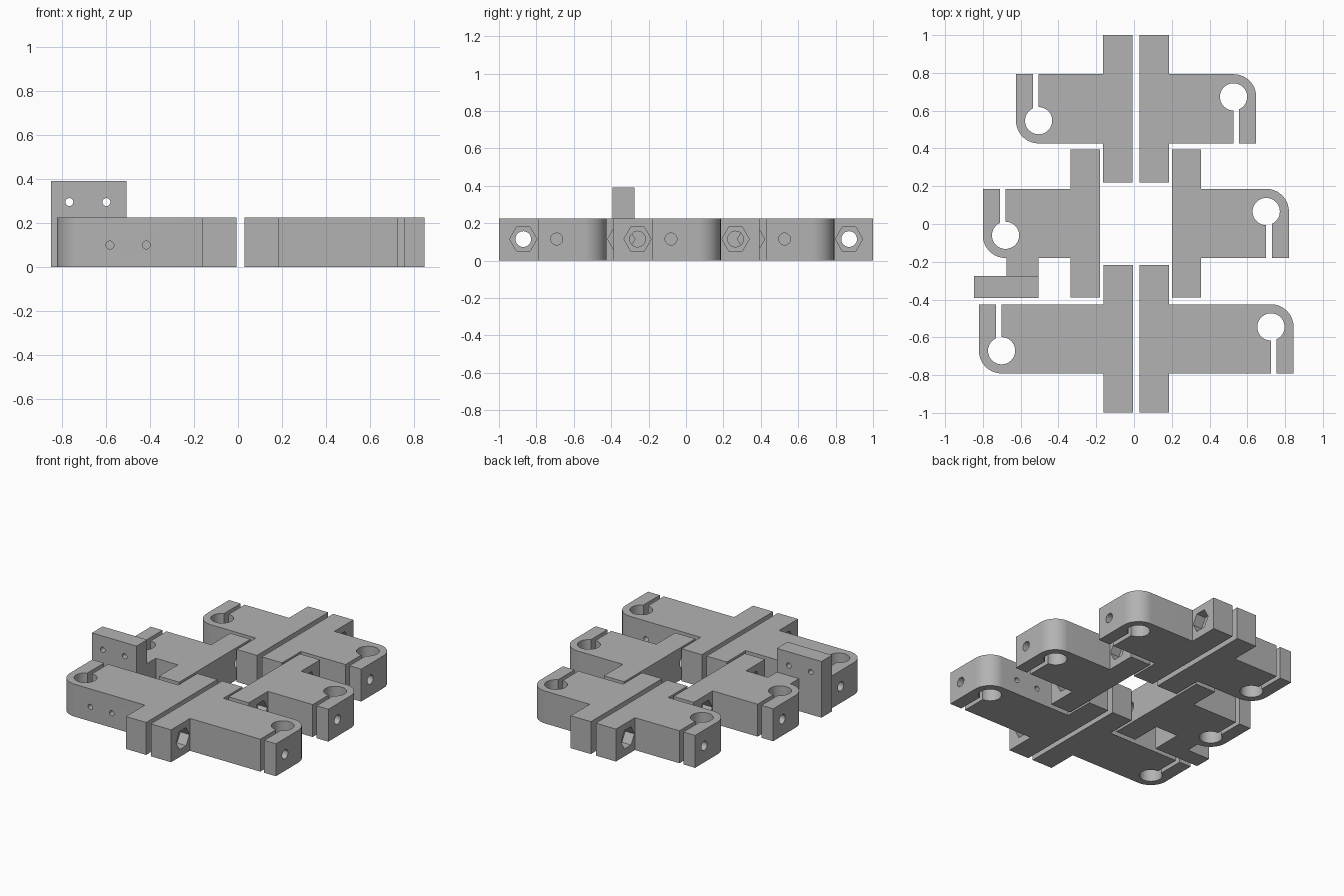
import bpy, bmesh, math
from mathutils import Matrix, Vector

if "Cube" in bpy.data.objects:
    bpy.data.objects.remove(bpy.data.objects["Cube"])

H = 0.225          # clamp height
FLANGE = 0.155     # flange thickness
HALF_FLANGE = 0.391
HALF_ARM = 0.183
CORNER = 0.12      # rounded corner, concentric with the rod bore

grey = bpy.data.materials.new("plain grey")
grey.use_nodes = True
tone = (0.45, 0.45, 0.45, 1)
grey.diffuse_color = tone
grey.node_tree.nodes["Principled BSDF"].inputs["Base Color"].default_value = tone


def finish(bm, name):
    bmesh.ops.recalc_face_normals(bm, faces=bm.faces)
    mesh = bpy.data.meshes.new(name)
    bm.to_mesh(mesh)
    bm.free()
    mesh.materials.append(grey)
    obj = bpy.data.objects.new(name, mesh)
    bpy.context.collection.objects.link(obj)
    return obj


def prism(name, outline, height):
    bm = bmesh.new()
    face = bm.faces.new([bm.verts.new((x, y, 0)) for x, y in outline])
    new = bmesh.ops.extrude_face_region(bm, geom=[face])["geom"]
    bmesh.ops.translate(bm, vec=(0, 0, height),
                        verts=[v for v in new if isinstance(v, bmesh.types.BMVert)])
    return finish(bm, name)


def box(name, low, high):
    low, high = Vector(low), Vector(high)
    bm = bmesh.new()
    bmesh.ops.create_cube(bm, size=1, matrix=Matrix.Translation((low + high) / 2)
                          @ Matrix.Diagonal((*(high - low), 1)))
    return finish(bm, name)


def drill(start, end, radius, sides=32):
    """Cylinder or hexagon cutter between two points."""
    start, end = Vector(start), Vector(end)
    axis = end - start
    turn = axis.to_track_quat('Z', 'X').to_matrix().to_4x4()
    if sides == 6:  # corners point along y
        turn = turn @ Matrix.Rotation(math.pi / 2 if abs((turn @ Vector((0, 1, 0))).y) > 0.9 else 0, 4, 'Z')
    bm = bmesh.new()
    bmesh.ops.create_cone(bm, cap_ends=True, segments=sides, radius1=radius, radius2=radius,
                          depth=axis.length, matrix=Matrix.Translation((start + end) / 2) @ turn)
    if sides == 6:
        mid = (start + end) / 2
        if max(v.co.y for v in bm.verts) - mid.y < radius * 0.95:
            bmesh.ops.rotate(bm, verts=bm.verts, cent=mid, matrix=Matrix.Rotation(math.pi / 6, 3, 'X'))
    return finish(bm, "hole_cutter")


def cut(obj, cutters):
    bpy.context.view_layer.objects.active = obj
    for c in cutters:
        c.hide_render = True
        mod = obj.modifiers.new("cut", 'BOOLEAN')
        mod.operation, mod.solver, mod.object = 'DIFFERENCE', 'EXACT', c
        bpy.ops.object.modifier_apply(modifier=mod.name)
        bpy.data.objects.remove(c)


def smooth(obj):
    bpy.ops.object.select_all(action='DESELECT')
    obj.select_set(True)
    bpy.context.view_layer.objects.active = obj
    bpy.ops.object.shade_smooth_by_angle(angle=math.radians(30))


def clamp(name, length, inner_x, centre_y, side, side_holes=False):
    """T-shaped rod clamp: flange at x = 0, arm towards +x, turned half round for the -x side."""
    bore_x, bore_y = length - CORNER, HALF_ARM - CORNER
    arc = [(bore_x + CORNER * math.cos(a), bore_y + CORNER * math.sin(a))
           for a in (math.pi / 2 * i / 16 for i in range(17))]
    outline = ([(0, -HALF_FLANGE), (FLANGE, -HALF_FLANGE), (FLANGE, -HALF_ARM), (length, -HALF_ARM)]
               + arc + [(FLANGE, HALF_ARM), (FLANGE, HALF_FLANGE), (0, HALF_FLANGE)])
    body = prism(name, outline, H)
    mid = 0.115
    cutters = [
        drill((bore_x, bore_y, -0.1), (bore_x, bore_y, 0.4), 0.072, 48),
        box("slot_cutter", (bore_x, -0.3, -0.1), (bore_x + 0.03, bore_y, 0.4)),
        drill((length - 0.3, -0.083, mid), (length + 0.1, -0.083, mid), 0.032),
    ]
    # flange bolts with hexagonal nut pockets on the arm side
    for y in (-0.262, 0.262):
        cutters.append(drill((-0.1, y, mid), (0.3, y, mid), 0.042))
        cutters.append(drill((FLANGE - 0.07, y, mid), (FLANGE + 0.1, y, mid), 0.073, 6))
    if side_holes:
        for x in (0.41, 0.575):
            cutters.append(drill((x, HALF_ARM - 0.15, 0.1), (x, HALF_ARM + 0.1, 0.1), 0.018, 20))
    cut(body, cutters)
    turn = Matrix.Rotation(0 if side > 0 else math.pi, 4, 'Z')
    body.data.transform(Matrix.Translation((inner_x, centre_y, 0)) @ turn)
    smooth(body)


# three pairs of clamps
clamp("back_left_clamp", 0.617, 0.03, 0.61, 1)
clamp("back_right_clamp", 0.617, -0.008, 0.61, -1)
clamp("middle_left_clamp", 0.62, 0.2, 0.003, 1)
clamp("middle_right_clamp", 0.62, -0.18, 0.003, -1)
clamp("front_left_clamp", 0.815, 0.03, -0.608, 1, True)
clamp("front_right_clamp", 0.815, -0.006, -0.608, -1, True)

# switch bracket on the middle right clamp
box("bracket_block", (-0.675, -0.275, 0), (-0.505, -0.18, H))
plate = box("bracket_plate", (-0.848, -0.392, 0), (-0.505, -0.275, 0.39))
cut(plate, [drill((x, -0.5, 0.295), (x, -0.1, 0.295), 0.018, 20) for x in (-0.765, -0.597)])
smooth(plate)
